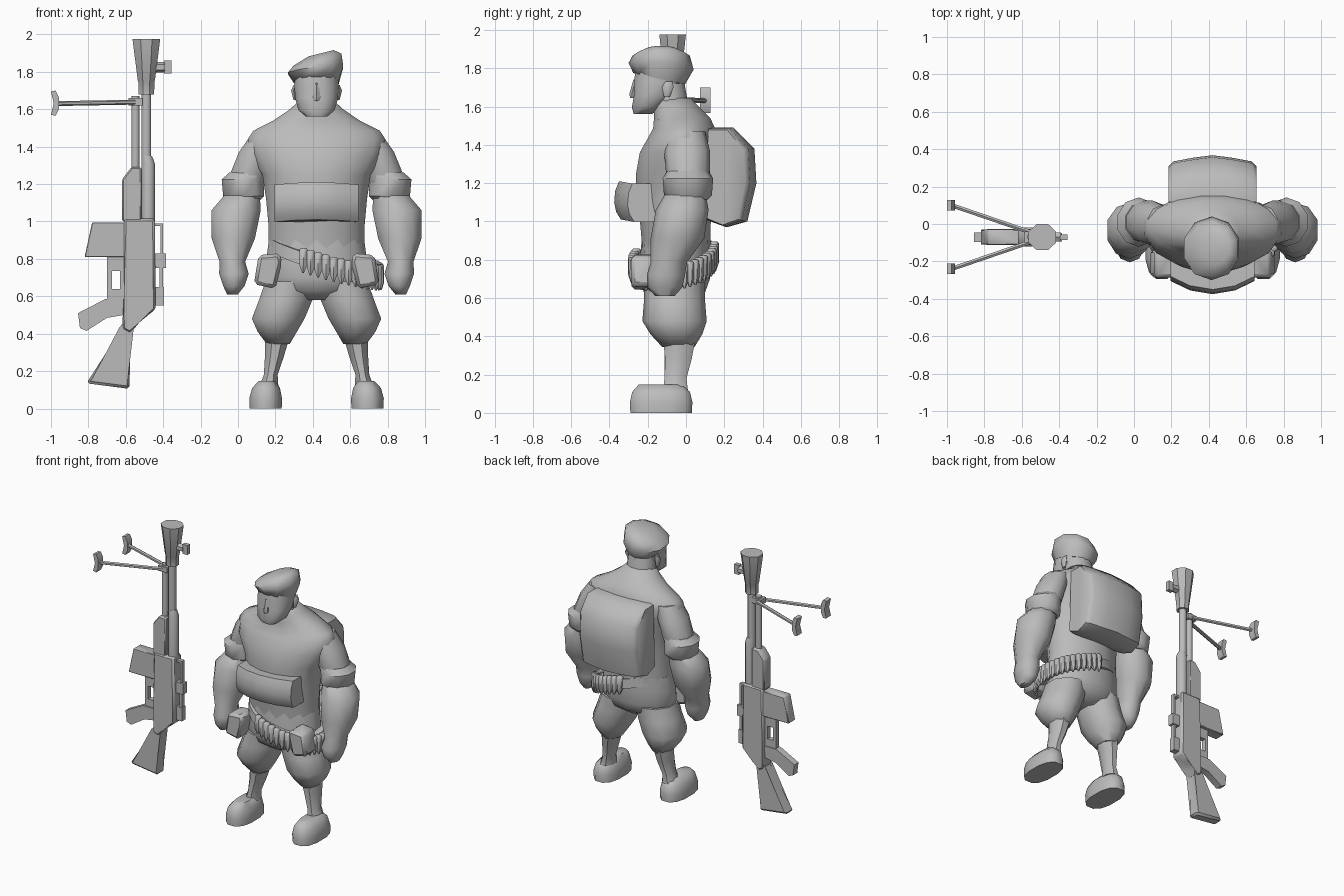
import bpy, bmesh, math
from mathutils import Vector

CX = 0.42    # centre line of the figure
GY = -0.07   # centre plane of the rifle

grey = bpy.data.materials.new("plain_grey")
grey.diffuse_color = (0.5, 0.5, 0.5, 1)


def finish(name, bm, angle=50):
    bmesh.ops.recalc_face_normals(bm, faces=bm.faces)
    me = bpy.data.meshes.new(name)
    bm.to_mesh(me)
    bm.free()
    me.materials.append(grey)
    for p in me.polygons:
        p.use_smooth = True
    me.set_sharp_from_angle(angle=math.radians(angle))
    ob = bpy.data.objects.new(name, me)
    bpy.context.collection.objects.link(ob)
    return ob


def skin(bm, loops):
    """Join closed loops of points into a capped tube."""
    vs = [[bm.verts.new(p) for p in lp] for lp in loops]
    n = len(vs[0])
    for a, b in zip(vs, vs[1:]):
        for i in range(n):
            j = (i + 1) % n
            bm.faces.new((a[i], a[j], b[j], b[i]))
    bm.faces.new(vs[0])
    bm.faces.new(vs[-1])


def ring(x, y, z, rx, ry, n, power):
    pts = []
    for i in range(n):
        t = 2 * math.pi * (i + 0.5) / n
        c, s = math.cos(t), math.sin(t)
        pts.append((x + rx * math.copysign(abs(c) ** power, c),
                    y + ry * math.copysign(abs(s) ** power, s), z))
    return pts


def loft(name, rings, n=12, power=1.0, angle=50, pair=False):
    """Stack of level rings (x, y, z, rx, ry); pair adds the mirrored twin."""
    for side in ((0, 1) if pair else (0,)):
        bm = bmesh.new()
        loops = [ring(2 * CX - r[0] if side else r[0], *r[1:], n, power) for r in rings]
        skin(bm, loops)
        finish(("left_" if side else "right_") + name if pair else name, bm, angle)


def prism(name, outline, y, depth, bevel=0.0, angle=40):
    """Front outline (x, z) extruded along y."""
    bm = bmesh.new()
    skin(bm, [[(x, y + s * depth / 2, z) for x, z in outline] for s in (-1, 1)])
    if bevel:
        bmesh.ops.bevel(bm, geom=bm.edges[:], offset=bevel, segments=1, affect='EDGES')
    return finish(name, bm, angle)


def box(name, x0, x1, z0, z1, y, depth):
    return prism(name, [(x0, z0), (x1, z0), (x1, z1), (x0, z1)], y, depth)


def rod(name, a, b, r, n=6):
    a, b = Vector(a), Vector(b)
    q = (b - a).to_track_quat('Z', 'Y')
    bm = bmesh.new()
    skin(bm, [[p + q @ Vector(c) for c in ring(0, 0, 0, r, r, n, 1)] for p in (a, b)])
    finish(name, bm)


# --- torso, hips and neck
loft("torso", [
    (CX, -0.05, 0.84, 0.26, 0.18), (CX, -0.055, 0.98, 0.262, 0.187),
    (CX, -0.06, 1.12, 0.275, 0.205), (CX, -0.055, 1.25, 0.295, 0.21),
    (CX, -0.045, 1.36, 0.36, 0.20), (CX, -0.02, 1.44, 0.375, 0.18),
    (CX, -0.01, 1.485, 0.345, 0.165), (CX, -0.02, 1.54, 0.235, 0.15),
    (CX, -0.05, 1.60, 0.145, 0.12), (CX, -0.07, 1.645, 0.095, 0.095)], 16, angle=70)
loft("neck", [(CX, -0.07, 1.56, 0.11, 0.095), (CX, -0.09, 1.72, 0.10, 0.085)])
loft("hips", [
    (CX, -0.06, 0.58, 0.10, 0.09), (CX, -0.06, 0.63, 0.25, 0.16), (CX, -0.06, 0.70, 0.28, 0.185),
    (CX, -0.055, 0.80, 0.275, 0.185), (CX, -0.05, 0.90, 0.262, 0.182)], 14, angle=70)

# --- legs and shoes
loft("trouser_leg", [
    (0.28, -0.06, 0.68, 0.14, 0.16), (0.255, -0.06, 0.58, 0.15, 0.16),
    (0.215, -0.06, 0.48, 0.148, 0.168), (0.21, -0.05, 0.41, 0.11, 0.135),
    (0.215, -0.04, 0.345, 0.065, 0.085)], 10, angle=60, pair=True)
loft("shin", [
    (0.21, -0.035, 0.38, 0.07, 0.09), (0.195, -0.04, 0.28, 0.055, 0.075),
    (0.175, -0.055, 0.18, 0.04, 0.062), (0.165, -0.055, 0.12, 0.055, 0.07)], 8, pair=True)
loft("shoe", [
    (0.148, -0.13, 0.0, 0.088, 0.165), (0.148, -0.13, 0.055, 0.09, 0.168),
    (0.15, -0.13, 0.11, 0.076, 0.155), (0.155, -0.135, 0.148, 0.045, 0.115)],
    12, 0.8, angle=55, pair=True)

# --- arms
loft("upper_arm", [
    (0.15, 0.0, 1.47, 0.08, 0.10), (0.10, 0.005, 1.37, 0.10, 0.12),
    (0.06, 0.01, 1.26, 0.105, 0.115), (0.03, 0.01, 1.14, 0.10, 0.10)], 10, pair=True)
loft("sleeve_cuff", [
    (0.03, 0.01, 1.11, 0.09, 0.10), (0.03, 0.01, 1.135, 0.115, 0.125),
    (0.025, 0.01, 1.225, 0.118, 0.132), (0.05, 0.01, 1.262, 0.10, 0.11)], 10, angle=40, pair=True)
loft("forearm", [
    (0.03, 0.0, 1.16, 0.09, 0.10), (-0.01, -0.02, 1.06, 0.138, 0.138),
    (-0.025, -0.045, 0.91, 0.122, 0.14), (-0.03, -0.09, 0.785, 0.072, 0.095),
    (-0.022, -0.105, 0.72, 0.083, 0.10), (-0.022, -0.11, 0.655, 0.06, 0.09),
    (-0.03, -0.11, 0.61, 0.03, 0.05)], 10, angle=60, pair=True)

# --- head, nose, ears and beret
loft("head", [
    (CX, -0.225, 1.562, 0.06, 0.05), (CX, -0.205, 1.595, 0.10, 0.08),
    (CX, -0.165, 1.66, 0.118, 0.11), (CX, -0.15, 1.73, 0.122, 0.125),
    (CX, -0.14, 1.80, 0.115, 0.125)], 12, 0.85)
loft("nose", [(CX, -0.27, 1.645, 0.018, 0.022), (CX, -0.268, 1.665, 0.024, 0.028),
              (CX, -0.255, 1.74, 0.012, 0.02)], 6)
loft("ear", [(0.305, -0.10, 1.65, 0.01, 0.015), (0.297, -0.095, 1.70, 0.015, 0.03),
             (0.305, -0.09, 1.73, 0.01, 0.02)], 6, pair=True)
bm = bmesh.new()
loops = []
for x, y, z, rx, ry, tilt, pitch in [
        (0.42, -0.14, 1.745, 0.125, 0.135, 0.0, -0.22), (0.415, -0.13, 1.81, 0.155, 0.17, 0.12, -0.10),
        (0.425, -0.13, 1.865, 0.135, 0.15, 0.25, 0), (0.445, -0.13, 1.90, 0.07, 0.08, 0.25, 0)]:
    loops.append([(px, py, pz + tilt * (px - x) + pitch * (py - y))
                  for px, py, pz in ring(x, y, z, rx, ry, 10, 1)])
skin(bm, loops)
finish("beret", bm, 60)

# --- chest pouch: curved front, stacked outlines
bm = bmesh.new()
loops = []
for z, grow in ((1.01, -0.02), (1.05, 0.005), (1.10, 0.015), (1.16, 0.01), (1.21, -0.01)):
    loops.append([(CX + dx, y - (grow if y < -0.25 else 0), z - 0.25 * dx * dx)
                  for dx, y in ((-0.225, -0.15), (-0.225, -0.29), (-0.12, -0.34), (0, -0.36),
                                (0.12, -0.34), (0.225, -0.29), (0.225, -0.15))])
skin(bm, loops)
finish("chest_pouch", bm)

# --- backpack: side profile (y, z) swept across with a bulged middle
profile = [(0.10, 1.01), (0.21, 0.97), (0.31, 1.00), (0.355, 1.20),
           (0.345, 1.38), (0.24, 1.49), (0.12, 1.49)]
bm = bmesh.new()
loops = []
for dx, k in ((-0.235, 0.82), (-0.21, 0.92), (-0.1, 1.0), (0, 1.05), (0.1, 1.0), (0.21, 0.92), (0.235, 0.82)):
    loops.append([(CX + dx, 0.10 + (y - 0.10) * k, 1.23 + (z - 1.23) * (0.75 + 0.25 * min(k, 1)))
                  for y, z in profile])
skin(bm, loops)
finish("backpack", bm)

# --- slanted belt with a run of cartridges
BX, BY = 0.465, -0.065


def belt_z(x, y):
    return 0.81 - 0.28 * (x - CX) + 0.15 * (y - BY)


bm = bmesh.new()
loops = []
for dz, rx, ry in ((-0.035, 0.28, 0.2), (-0.035, 0.30, 0.217), (0.035, 0.295, 0.212), (0.035, 0.275, 0.195)):
    loops.append([(x, y, belt_z(x, y) + dz) for x, y, _ in ring(BX, BY, 0, rx, ry, 24, 1)])
skin(bm, loops)
finish("belt", bm)
bm = bmesh.new()
COUNT = 27
for i in range(COUNT):
    t = math.radians(-113 + 208 * i / (COUNT - 1))
    c, s = math.cos(t), math.sin(t)
    loops = []
    for dz, r, out in ((-0.075, 0.005, 0.008), (-0.035, 0.023, 0.004), (0.05, 0.025, 0), (0.058, 0.017, 0)):
        x, y = BX + (0.293 + out) * c, BY + (0.212 + out) * s
        loops.append(ring(x, y, belt_z(x, y) + dz, r, r, 6, 1))
    skin(bm, loops)
finish("cartridges", bm)

# --- hip pouches
for name, m in (("right_hip_pouch", 0), ("left_hip_pouch", 1)):
    pts = [(0.11, 0.82), (0.225, 0.83), (0.235, 0.78), (0.20, 0.64), (0.085, 0.665)]
    prism(name, [(2 * CX - x, z) if m else (x, z) for x, z in pts], -0.21, 0.15, 0.018)

# --- rifle: muzzle brake, barrel and gas tube
GX = -0.49
loft("muzzle_brake", [(GX, GY, 1.68, 0.045, 0.045), (GX, GY, 1.75, 0.047, 0.047),
                      (GX, GY, 1.755, 0.05, 0.05), (GX, GY, 1.975, 0.08, 0.075)], 8, angle=30)
rod("front_sight_stub", (-0.46, GY, 1.825), (-0.39, GY, 1.825), 0.028)
box("front_sight_plate", -0.395, -0.355, 1.79, 1.86, GY, 0.03)
rod("barrel", (GX, GY, 1.3), (GX, GY, 1.70), 0.028, 8)
loft("barrel_sleeve", [(-0.48, GY, 1.0, 0.038, 0.04), (-0.48, GY, 1.31, 0.038, 0.04),
                       (-0.487, GY, 1.35, 0.03, 0.03)], 8)
rod("gas_tube", (-0.548, GY, 1.25), (-0.548, GY, 1.67), 0.023, 8)
prism("handguard", [(-0.62, 1.0), (-0.515, 1.0), (-0.515, 1.29), (-0.57, 1.29), (-0.62, 1.225)],
      GY, 0.085, 0.008)

# --- receiver and stock
prism("receiver", [(-0.61, 1.015), (-0.445, 1.015), (-0.44, 0.53), (-0.535, 0.47),
                   (-0.575, 0.40), (-0.62, 0.425), (-0.61, 0.60)], GY, 0.10, 0.012)
prism("stock", [(-0.535, 0.48), (-0.575, 0.40), (-0.58, 0.105), (-0.81, 0.135), (-0.62, 0.43),
                (-0.60, 0.50)], GY, 0.085, 0.014)
prism("magazine", [(-0.60, 0.995), (-0.78, 0.995), (-0.82, 0.81), (-0.60, 0.81)], GY, 0.08, 0.004)

# --- grip and trigger guard
prism("grip", [(-0.855, 0.51), (-0.71, 0.585), (-0.61, 0.585), (-0.61, 0.50), (-0.70, 0.485),
               (-0.81, 0.415), (-0.845, 0.43)], GY, 0.05)
for name, b in (("guard_front", (-0.70, -0.675, 0.57, 0.82)), ("guard_top", (-0.69, -0.60, 0.735, 0.82)),
                ("guard_bottom", (-0.69, -0.60, 0.57, 0.64)), ("trigger", (-0.632, -0.60, 0.63, 0.74))):
    box(name, *b, GY, 0.035)

# --- carry handle and rail blocks
for name, b in (("handle_bar", (-0.415, -0.40, 0.82, 0.99)), ("handle_top", (-0.45, -0.40, 0.975, 0.99)),
                ("rail_block", (-0.45, -0.385, 0.75, 0.83)), ("rail_bar", (-0.42, -0.40, 0.63, 0.76)),
                ("rear_block", (-0.45, -0.395, 0.55, 0.65))):
    box(name, *b, GY, 0.045 if "block" in name else 0.03)

# --- bipod
box("bipod_mount", -0.585, -0.51, 1.62, 1.66, GY, 0.06)
for name, s in (("near", -1), ("far", 1)):
    y = GY + s * 0.17
    rod(name + "_bipod_leg", (-0.55, GY + s * 0.025, 1.638), (-0.975, y, 1.63), 0.013)
    prism(name + "_bipod_foot", [(-1.0, 1.57), (-0.975, 1.565), (-0.958, 1.60), (-0.958, 1.665),
                                 (-0.975, 1.70), (-1.0, 1.695), (-0.985, 1.63)], y, 0.055)
